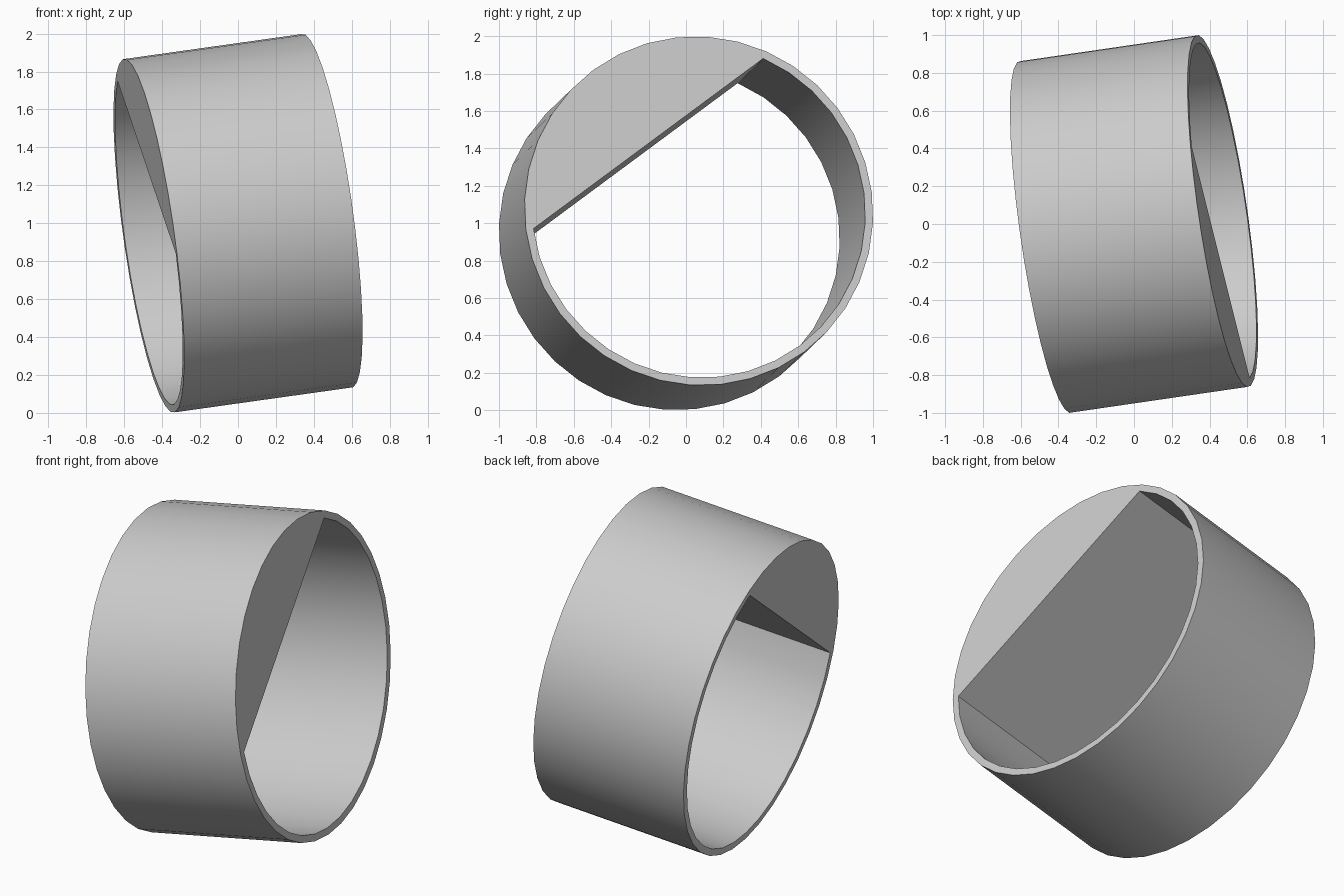
import bpy, bmesh, math
from mathutils import Vector

cube = bpy.data.objects.get("Cube")
if cube:
    bpy.data.objects.remove(cube, do_unlink=True)

SIDES = 36
FILLED = 12            # sides spanned by the solid segment (120 degrees)
OUTER, INNER = 0.942, 0.90
AXIS = Vector((0.94, 0.137, 0.132))
CENTRE = Vector((0, 0, 1))

# Tilted frame, starting at one end of the segment's chord
u = AXIS.normalized()
start = Vector((-0.164, 0.342, 0.809))
e1 = (start - u * start.dot(u)).normalized()
e2 = u.cross(e1)

grey = bpy.data.materials.new("light grey")
grey.use_nodes = True
colour = (0.6, 0.6, 0.6, 1)
grey.diffuse_color = colour
grey.node_tree.nodes["Principled BSDF"].inputs["Base Color"].default_value = colour

bm = bmesh.new()


def arc(radius, end, first, last):
    """Vertices along an arc on one end of the tube."""
    points = []
    for i in range(first, last):
        a = math.tau * i / SIDES
        points.append(bm.verts.new(CENTRE + AXIS * end + radius * (e1 * math.cos(a) + e2 * math.sin(a))))
    return points


ends = []
for end in (-0.5, 0.5):
    outer = arc(OUTER, end, 0, SIDES)
    hole = arc(INNER, end, FILLED, SIDES + 1)
    ends.append((outer, hole))
    # Solid segment and open rim on the same flat end
    bm.faces.new(outer[:FILLED + 1] + [hole[0], hole[-1]])
    for i in range(len(hole) - 1):
        k = FILLED + i
        bm.faces.new((outer[k], outer[(k + 1) % SIDES], hole[i + 1], hole[i]))

# Outer wall, and inner wall closed by the flat chord
for a, b in zip(*ends):
    for i in range(len(a)):
        j = (i + 1) % len(a)
        bm.faces.new((a[i], a[j], b[j], b[i]))

bmesh.ops.recalc_face_normals(bm, faces=bm.faces[:])
mesh = bpy.data.meshes.new("tilted_ring")
bm.to_mesh(mesh)
bm.free()
mesh.materials.append(grey)
ring = bpy.data.objects.new("tilted_ring", mesh)
bpy.context.collection.objects.link(ring)

bpy.ops.object.select_all(action="DESELECT")
ring.select_set(True)
bpy.context.view_layer.objects.active = ring
bpy.ops.object.shade_smooth_by_angle(angle=math.radians(25))
